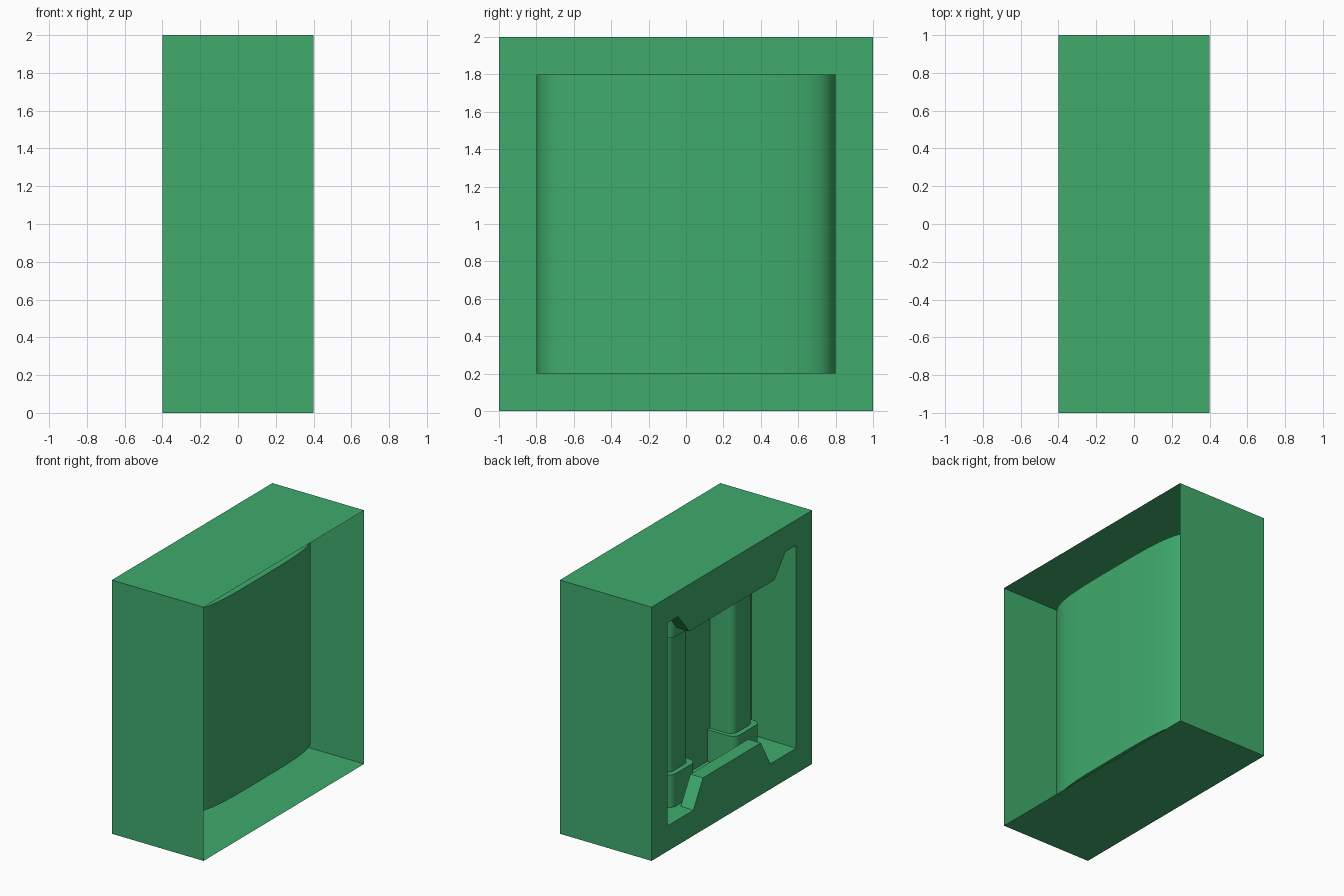
import bpy, bmesh, math

if "Cube" in bpy.data.objects:
    bpy.data.objects.remove(bpy.data.objects["Cube"])

green = bpy.data.materials.new("green")
green.diffuse_color = (0.05, 0.41, 0.15, 1)
green.use_nodes = True
green.node_tree.nodes["Principled BSDF"].inputs["Base Color"].default_value = green.diffuse_color


def finish(bm, name, smooth=False):
    bmesh.ops.recalc_face_normals(bm, faces=bm.faces)
    me = bpy.data.meshes.new(name)
    bm.to_mesh(me)
    bm.free()
    ob = bpy.data.objects.new(name, me)
    bpy.context.collection.objects.link(ob)
    me.materials.append(green)
    if smooth:
        bpy.ops.object.select_all(action='DESELECT')
        ob.select_set(True)
        bpy.context.view_layer.objects.active = ob
        bpy.ops.object.shade_smooth_by_angle(angle=math.radians(35))
    return ob


def prism(name, pts, to_a, to_b, smooth=False):
    """Closed solid between two copies of an outline."""
    bm = bmesh.new()
    a = [bm.verts.new(to_a(*p)) for p in pts]
    b = [bm.verts.new(to_b(*p)) for p in pts]
    bm.faces.new(a)
    bm.faces.new(b[::-1])
    for i in range(len(pts)):
        j = (i + 1) % len(pts)
        bm.faces.new((a[i], b[i], b[j], a[j]))
    return finish(bm, name, smooth)


def upright(name, pts, z0, z1):
    return prism(name, pts, lambda x, y: (x, y, z0), lambda x, y: (x, y, z1), True)


# Housing: thin front hood, thick back frame and a niche in the back
bm = bmesh.new()


def square(x, h):
    return [bm.verts.new((x, sy * h, 1 + sz * h))
            for sy, sz in ((-1, -1), (1, -1), (1, 1), (-1, 1))]


def bridge(a, b):
    for i in range(4):
        j = (i + 1) % 4
        bm.faces.new((a[i], a[j], b[j], b[i]))


RING = -0.1
ring_in, ring_out = square(RING, 0.8), square(RING, 1)
rim, back_out = square(0.4, 1), square(-0.4, 1)
back_in, niche = square(-0.4, 0.8), square(-0.02, 0.79)
bridge(ring_in, ring_out)
bridge(ring_out, rim)
bridge(rim, back_out)
bridge(back_out, back_in)
bridge(back_in, niche)
bm.faces.new(niche)
bmesh.ops.remove_doubles(bm, verts=bm.verts, dist=1e-5)
finish(bm, "housing")

# Curved screen: open-backed bulge with flat ends
bm = bmesh.new()
N = 40
rows = []
for i in range(N + 1):
    t = math.pi * i / N
    c, s = math.cos(t), math.sin(t)
    y = -0.8 * math.copysign(abs(c) ** 0.5, c)
    x = RING + 0.3 * max(s, 0) ** 0.5
    rows.append([bm.verts.new((x, y, z)) for z in (0.2, 1.8)])
for p, q in zip(rows, rows[1:]):
    bm.faces.new((p[0], q[0], q[1], p[1]))
bm.faces.new([r[0] for r in rows])
bm.faces.new([r[1] for r in rows][::-1])
finish(bm, "curved_screen", True)


# Two rounded posts in the niche with a collar at each end
def rounded(x0, x1, yc, w, r, n=6):
    pts = [(x1, yc - w)]
    for sy, a0 in ((-1, -90), (1, 180)):
        for k in range(n + 1):
            a = math.radians(a0 - 90 * k / n)
            pts.append((x0 + r + r * math.cos(a), yc + sy * (w - r) + r * math.sin(a)))
    return pts + [(x1, yc + w)]


for side, s in (("left", -1), ("right", 1)):
    upright(side + "_post", rounded(-0.22, -0.02, 0.4 * s, 0.13, 0.06), 0.2, 1.8)
    for end, z0, z1 in (("lower", 0.2, 0.46), ("upper", 1.54, 1.8)):
        upright(f"{side}_{end}_collar", rounded(-0.26, -0.02, 0.4 * s, 0.16, 0.06), z0, z1)

# Tapered lips at the bottom and top of the back opening
for name, w0, w1, z0, z1 in (("lower_lip", 0.48, 0.36, 0.2, 0.41),
                             ("upper_lip", 0.67, 0.53, 1.8, 1.63)):
    prism(name, [(-w0, z0), (w0, z0), (w1, z1), (-w1, z1)],
          lambda y, z: (-0.4, y, z), lambda y, z: (-0.29, y, z))
